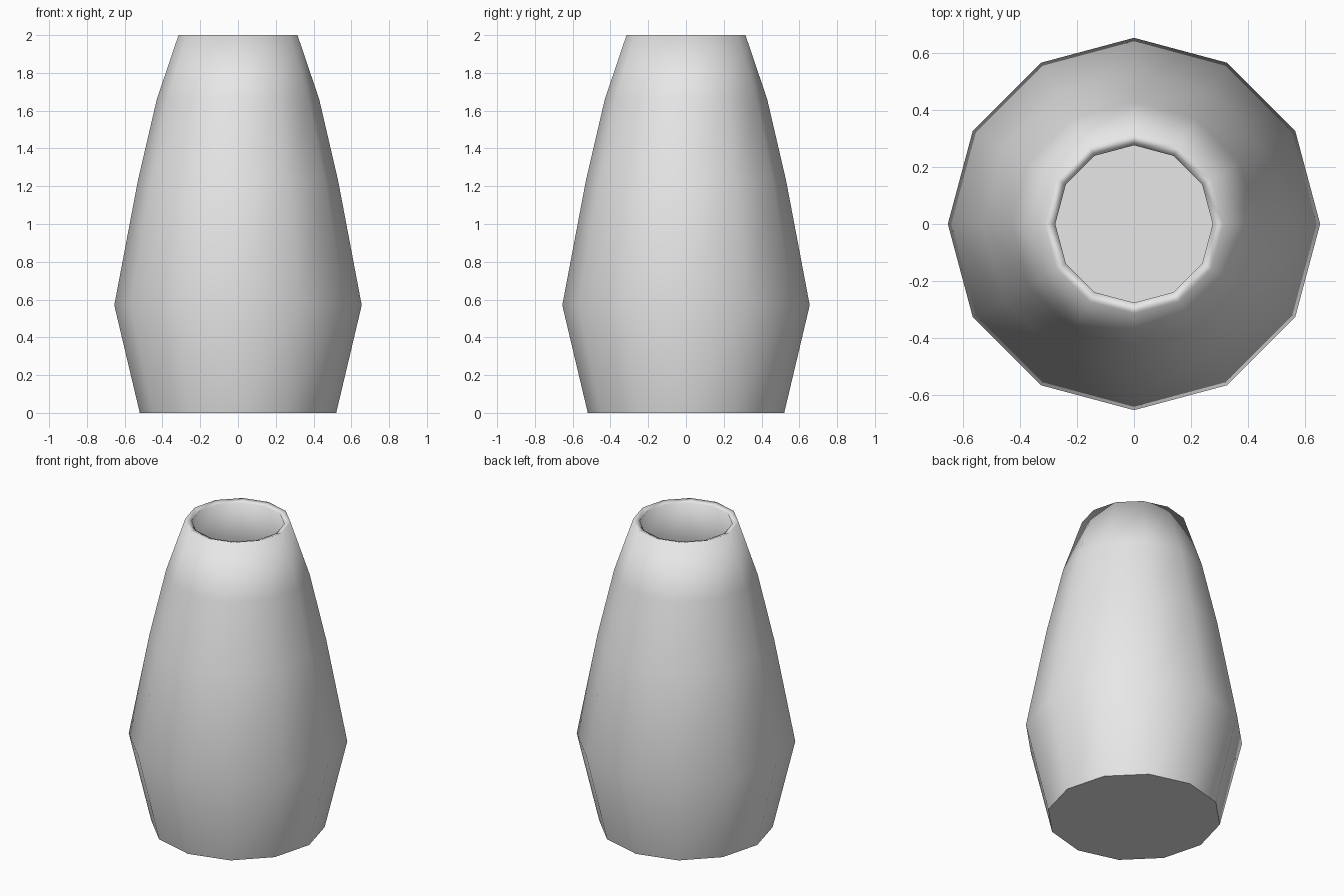
import bpy
import bmesh
from math import cos, sin, tau

cube = bpy.data.objects.get("Cube")
if cube:
    bpy.data.objects.remove(cube, do_unlink=True)

SIDES = 12

# Plain grey clay
grey = bpy.data.materials.new("light_grey")
grey.use_nodes = True
colour = (0.8, 0.8, 0.8, 1)
grey.diffuse_color = colour
grey.node_tree.nodes["Principled BSDF"].inputs["Base Color"].default_value = colour

# Wall profile (radius, height): up the outside, over the rim, down the inside
outside = [(0.52, 0), (0.655, 0.57), (0.53, 1.23), (0.43, 1.66), (0.315, 2)]
inside = [(0.277, 1.987), (0.392, 1.65), (0.491, 1.223), (0.615, 0.57), (0.49, 0.035)]


def ring(bm, radius, height):
    angles = [tau * i / SIDES for i in range(SIDES)]
    return [bm.verts.new((radius * cos(a), radius * sin(a), height)) for a in angles]


# Hollow vase body
bm = bmesh.new()
rings = [ring(bm, r, z) for r, z in outside + inside]
for low, high in zip(rings, rings[1:]):
    for i in range(SIDES):
        j = (i + 1) % SIDES
        bm.faces.new((low[i], low[j], high[j], high[i]))

# Flat underside and inner floor, with crisp edges
caps = [bm.faces.new(rings[0][::-1]), bm.faces.new(rings[-1])]
for face in bm.faces:
    face.smooth = True
for cap in caps:
    for edge in cap.edges:
        edge.smooth = False

mesh = bpy.data.meshes.new("vase")
bm.to_mesh(mesh)
bm.free()
mesh.materials.append(grey)
vase = bpy.data.objects.new("vase", mesh)
bpy.context.collection.objects.link(vase)
